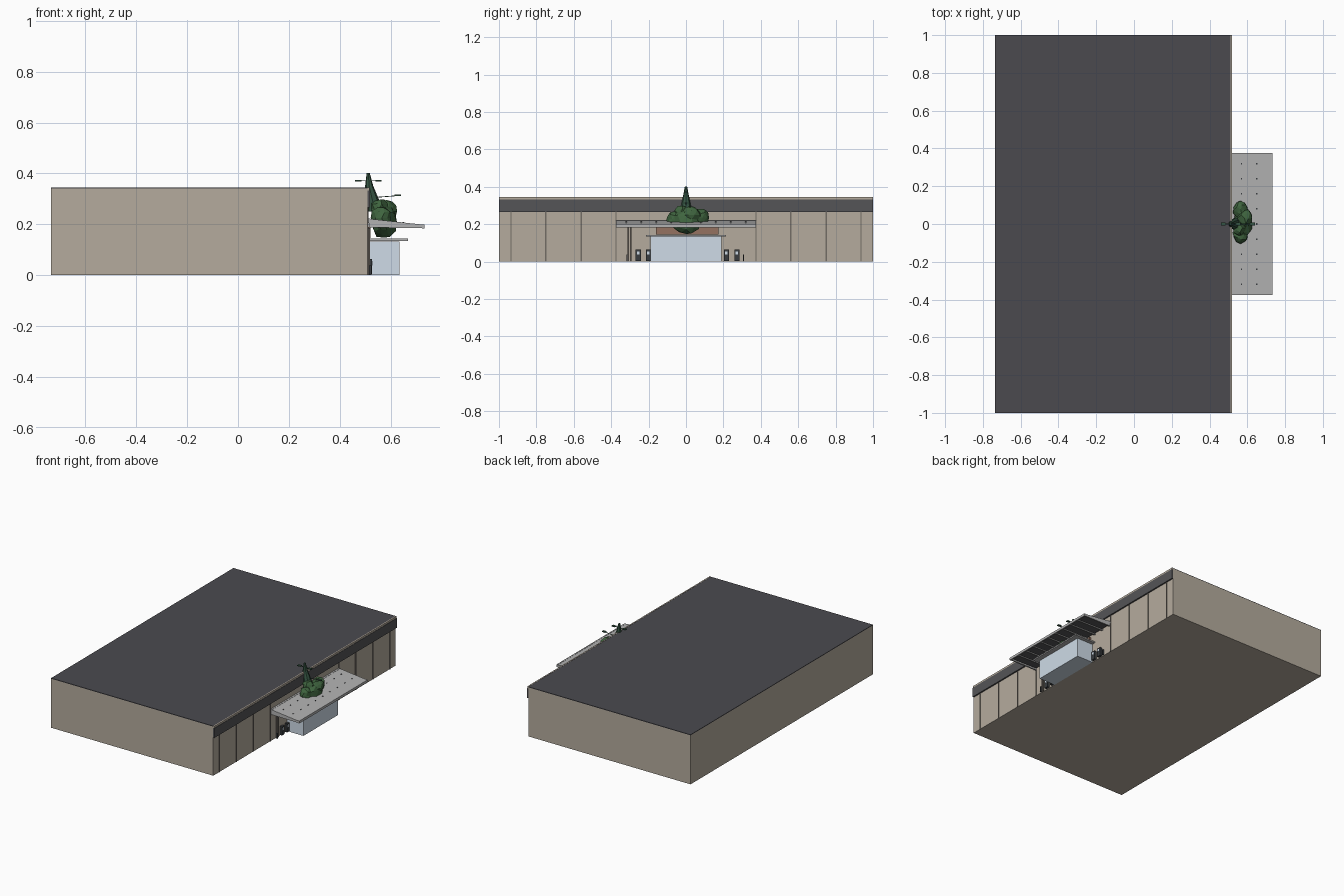
import bpy, bmesh, math, random
from mathutils import Vector, Matrix

if "Cube" in bpy.data.objects:
    bpy.data.objects.remove(bpy.data.objects["Cube"])
random.seed(4)


def mat(name, r, g, b):
    m = bpy.data.materials.new(name)
    m.diffuse_color = (r, g, b, 1)
    m.use_nodes = True
    m.node_tree.nodes["Principled BSDF"].inputs["Base Color"].default_value = m.diffuse_color
    return m


WALL = mat("wall_beige", .46, .41, .34)
DARK = mat("roof_dark", .07, .068, .078)
FASCIA = mat("fascia_dark", .09, .09, .095)
SEAM = mat("seam_brown", .17, .15, .13)
GREY = mat("canopy_grey", .45, .45, .45)
GLASS = mat("pale_glass", .62, .71, .80)
BRICK = mat("red_brown", .30, .17, .12)
LEAF = mat("leaf_green", .05, .13, .05)
PINE = mat("pine_green", .035, .09, .055)
BLACK = mat("near_black", .04, .045, .05)


def finish(name, bm, m):
    me = bpy.data.meshes.new(name)
    bm.to_mesh(me)
    bm.free()
    me.materials.append(m)
    ob = bpy.data.objects.new(name, me)
    bpy.context.collection.objects.link(ob)
    return ob


def box(name, x, y, z, m):
    bm = bmesh.new()
    bmesh.ops.create_cube(bm, size=1)
    for v in bm.verts:
        v.co = [r[0] if c < 0 else r[1] for c, r in zip(v.co, (x, y, z))]
    return finish(name, bm, m)


def extrude_y(name, profile, y0, y1, m):
    bm = bmesh.new()
    f = bm.faces.new([bm.verts.new((x, y0, z)) for x, z in profile])
    r = bmesh.ops.extrude_face_region(bm, geom=[f])
    bmesh.ops.translate(bm, vec=(0, y1 - y0, 0),
                        verts=[v for v in r["geom"] if isinstance(v, bmesh.types.BMVert)])
    bmesh.ops.recalc_face_normals(bm, faces=bm.faces)
    return finish(name, bm, m)


# Main building, roof and the fascia along the shopfront
box("building_walls", (-.735, .51), (-1, 1), (0, .34), WALL)
box("flat_roof", (-.735, .51), (-1, 1), (.34, .344), DARK)
box("fascia_band", (.51, .52), (-1, 1), (.265, .332), FASCIA)
box("fascia_cap", (.51, .518), (-1, 1), (.332, .345), WALL)

# Panel seams on the shopfront
for s in (-1, 1):
    for y in (.375, .56, .75, .935):
        box("wall_seam", (.509, .514), (s * y - .003, s * y + .003), (0, .265), SEAM)

# Entrance vestibule, its slab roof and the coloured panel above
box("entrance_vestibule", (.51, .635), (-.19, .19), (0, .133), GLASS)
box("vestibule_roof", (.51, .668), (-.215, .215), (.134, .143), GREY)
box("sign_panel", (.51, .522), (-.16, .175), (.145, .19), BRICK)

# Sloping canopy with edge beam and ribs below
extrude_y("canopy_plate", [(.51, .222), (.732, .198), (.732, .192), (.51, .214)], -.375, .375, GREY)
box("canopy_edge_beam", (.724, .733), (-.375, .375), (.183, .2), GREY)
box("canopy_wall_beam", (.51, .522), (-.375, .375), (.205, .222), GREY)
extrude_y("canopy_soffit", [(.522, .196), (.724, .192), (.724, .190), (.522, .194)], -.36, .36, FASCIA)
for i in range(11):
    y = -.37 + i * .074
    extrude_y("canopy_rib", [(.515, .214), (.725, .193), (.725, .185), (.515, .187)],
              y - .005, y + .005, GREY)
for i in range(9):
    y = -.32 + i * .08
    for x in (.57, .65):
        z = .222 - (x - .51) * .108
        box("canopy_bolt", (x - .003, x + .003), (y - .004, y + .004), (z - .002, z + .002), BLACK)

# Support post and low bollards near the doors
for y in (-.308, -.296):
    box("wall_post", (.512, .519), (y - .004, y + .004), (0, .185), SEAM)
for y in (-.316, .308):
    box("low_bollard", (.515, .525), (y - .003, y + .003), (0, .038), BLACK)

# Small dark kiosks with a pale display
for y in (-.255, -.2, .216, .273):
    box("kiosk_body", (.51, .527), (y - .014, y + .014), (.004, .064), BLACK)
    box("kiosk_display", (.526, .529), (y - .008, y + .006), (.038, .055), GLASS)


# Faceted foliage clump
def clump(c, r):
    bm = bmesh.new()
    bmesh.ops.create_icosphere(bm, subdivisions=2, radius=1)
    for v in bm.verts:
        k = random.uniform(.86, 1.08)
        v.co = Vector([c[i] + v.co[i] * k * r[i] for i in range(3)])
    finish("foliage_clump", bm, LEAF)


clump((.573, 0, .21), (.052, .085, .068))
clump((.565, .075, .235), (.042, .050, .050))
clump((.565, -.06, .225), (.042, .045, .050))
clump((.585, .03, .25), (.040, .055, .046))
clump((.555, -.02, .26), (.036, .045, .042))

# Leaning pointed tree top
bm = bmesh.new()
rings = []
for x, z, r in ((.54, .25, .034), (.525, .31, .024), (.516, .35, .016), (.512, .402, .006)):
    rings.append([bm.verts.new((x + r * math.cos(a * math.pi / 4), r * math.sin(a * math.pi / 4), z))
                  for a in range(8)])
for a, b in zip(rings, rings[1:]):
    for i in range(8):
        bm.faces.new((a[i], a[(i + 1) % 8], b[(i + 1) % 8], b[i]))
bm.faces.new(rings[-1])
bm.faces.new(rings[0][::-1])
finish("tree_top", bm, PINE)


# Thin twigs ending in flat leaves
def twig(x0, x1, z0, z1):
    extrude_y("twig", [(x0, z0), (x1, z1), (x1, z1 + .003), (x0, z0 + .003)], -.0015, .0015, PINE)
    s = 1 if x1 > x0 else -1
    box("twig_leaf", sorted((x1, x1 - s * .025)), (-.008, .008), (z1 - .001, z1 + .005), PINE)


twig(.515, .565, .37, .37)
twig(.515, .46, .37, .37)
twig(.525, .64, .303, .312)
